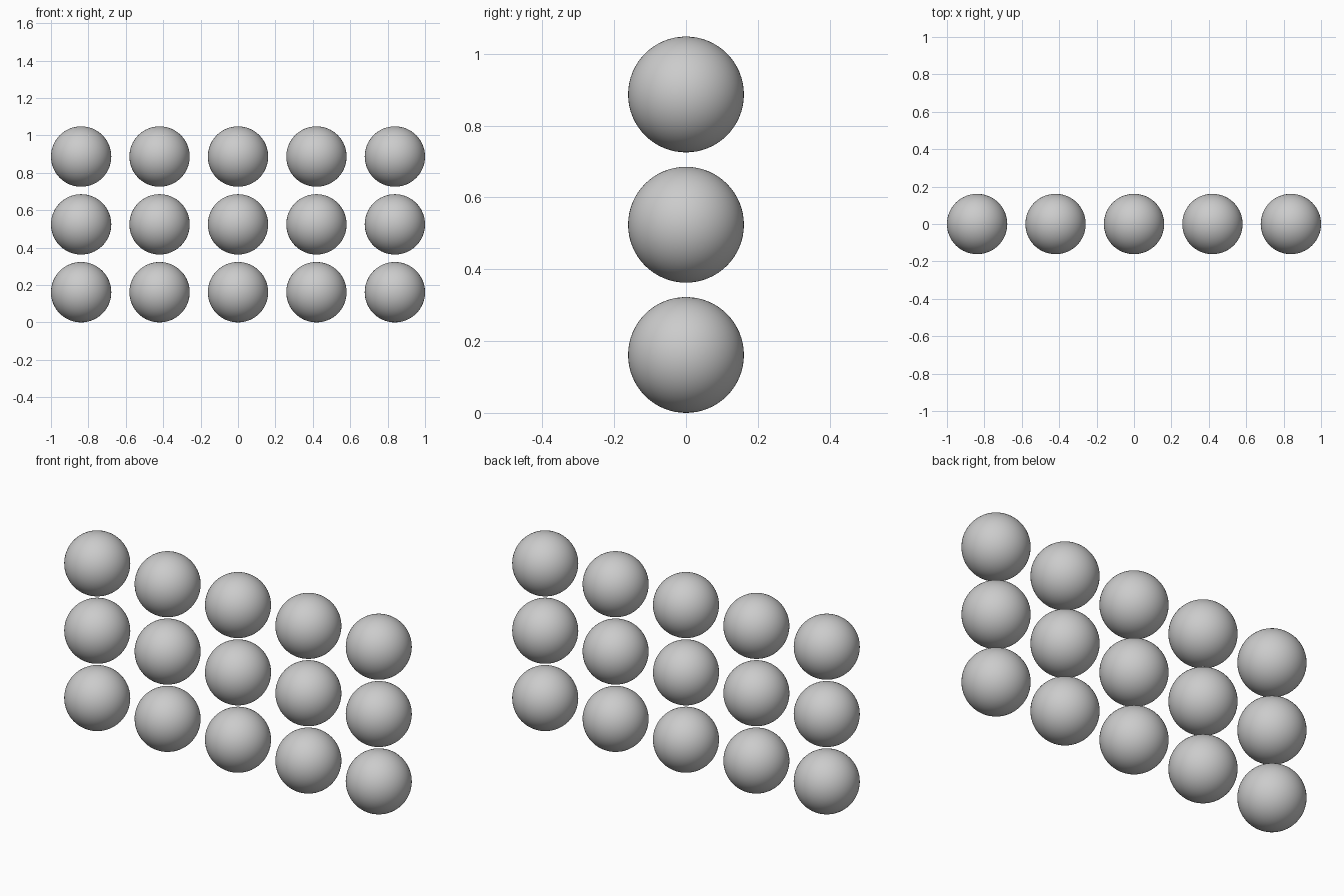
import bpy

if "Cube" in bpy.data.objects:
    bpy.data.objects.remove(bpy.data.objects["Cube"])

RADIUS = 0.1613
STEP_X = 0.4194
STEP_Z = 0.3627

# One smooth ball mesh shared by the whole grid
bpy.ops.mesh.primitive_uv_sphere_add(segments=64, ring_count=32, radius=RADIUS)
first = bpy.context.object
bpy.ops.object.shade_smooth()
mesh = first.data
mesh.name = "ball"
bpy.data.objects.remove(first)

# Five columns by three rows of balls
for row in range(3):
    for col in range(5):
        ball = bpy.data.objects.new(f"ball_row{row + 1}_column{col + 1}", mesh)
        ball.location = ((col - 2) * STEP_X, 0, RADIUS + row * STEP_Z)
        bpy.context.collection.objects.link(ball)
